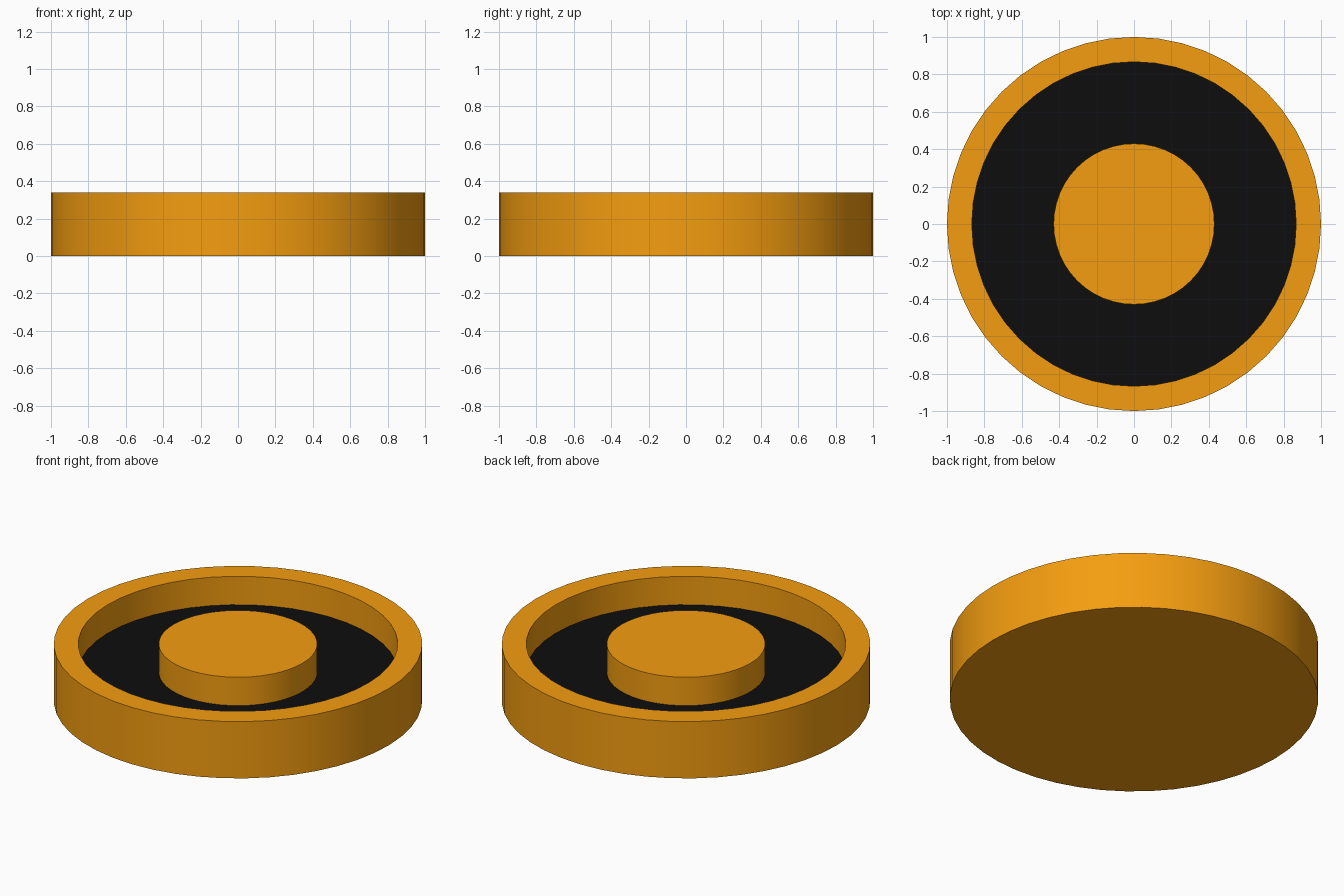
import bpy, bmesh, math

if "Cube" in bpy.data.objects:
    bpy.data.objects.remove(bpy.data.objects["Cube"])

SIDES = 48


def material(name, color):
    m = bpy.data.materials.new(name)
    m.diffuse_color = color
    m.use_nodes = True
    m.node_tree.nodes["Principled BSDF"].inputs["Base Color"].default_value = m.diffuse_color
    return m


orange = material("orange", (0.91, 0.34, 0.005, 1))
black = material("black", (0.004, 0.004, 0.004, 1))

# Half profile (radius, height): base, outer wall, rim, groove, centre boss
profile = [(1.0, 0.0), (1.0, 0.34), (0.867, 0.34), (0.867, 0.17),
           (0.43, 0.17), (0.43, 0.34)]
GROOVE_FLOOR = 3

bm = bmesh.new()
rings = []
for r, z in profile:
    rings.append([bm.verts.new((r * math.cos(2 * math.pi * i / SIDES),
                                r * math.sin(2 * math.pi * i / SIDES), z))
                  for i in range(SIDES)])

# Lathed walls, with the groove floor in black
for k, (a, b) in enumerate(zip(rings, rings[1:])):
    for i in range(SIDES):
        j = (i + 1) % SIDES
        f = bm.faces.new((a[i], a[j], b[j], b[i]))
        f.material_index = 1 if k == GROOVE_FLOOR else 0

# Underside and boss top
bm.faces.new(rings[0][::-1])
bm.faces.new(rings[-1])
bmesh.ops.recalc_face_normals(bm, faces=bm.faces)

mesh = bpy.data.meshes.new("grooved_disc")
bm.to_mesh(mesh)
bm.free()
mesh.materials.append(orange)
mesh.materials.append(black)
disc = bpy.data.objects.new("grooved_disc", mesh)
bpy.context.collection.objects.link(disc)

# Smooth round walls, sharp rims
bpy.context.view_layer.objects.active = disc
disc.select_set(True)
bpy.ops.object.shade_smooth_by_angle(angle=math.radians(30))
